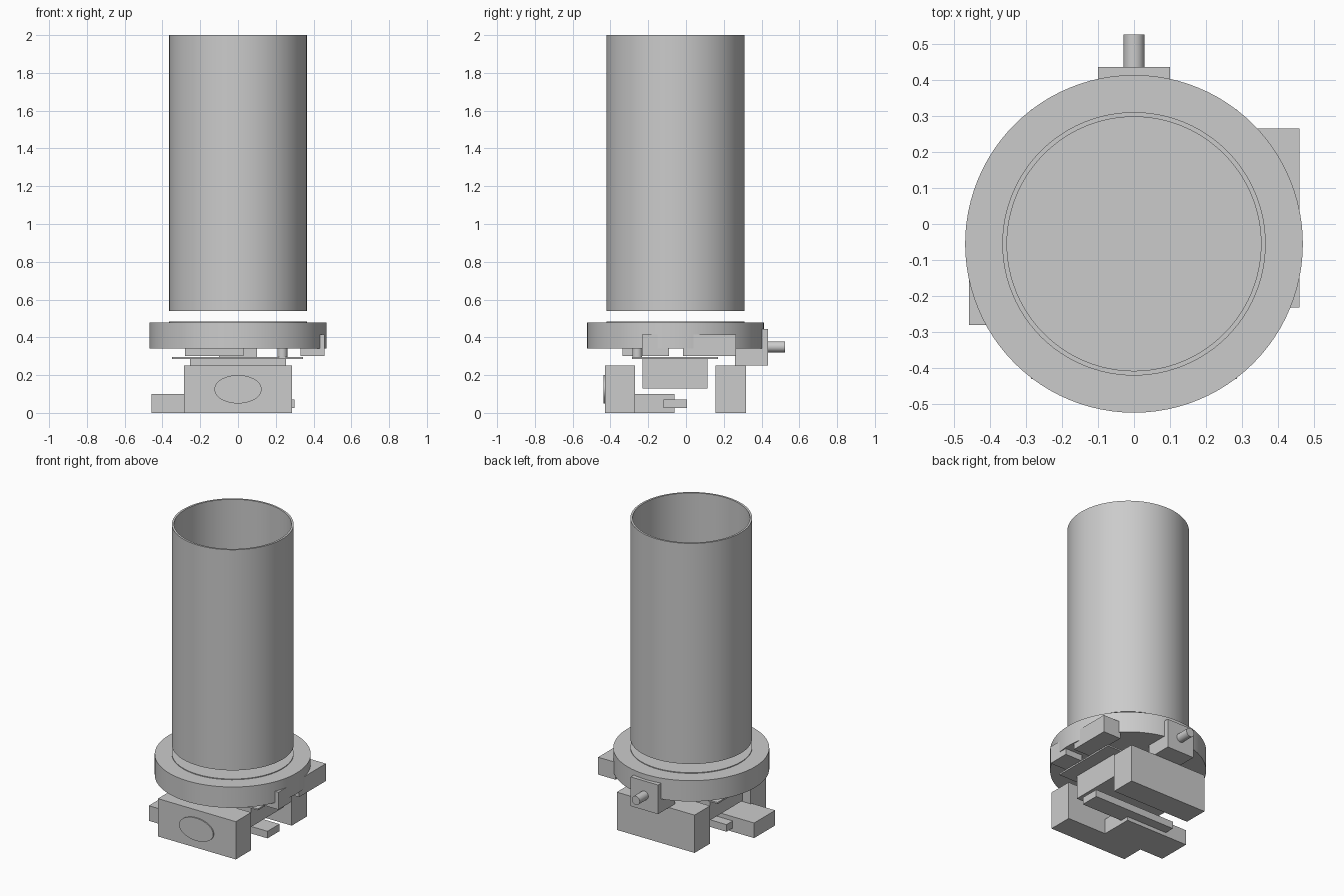
import bpy, bmesh, math
from mathutils import Matrix

cube = bpy.data.objects.get("Cube")
if cube:
    bpy.data.objects.remove(cube, do_unlink=True)

grey = bpy.data.materials.new("plain_grey")
grey.use_nodes = True
colour = (0.6, 0.6, 0.6, 1)
grey.diffuse_color = colour
grey.node_tree.nodes["Principled BSDF"].inputs["Base Color"].default_value = colour

AXIS_Y = -0.055  # centre line of tube and turntable


def finish(name, bm, smooth=False):
    bmesh.ops.recalc_face_normals(bm, faces=bm.faces)
    mesh = bpy.data.meshes.new(name)
    bm.to_mesh(mesh)
    bm.free()
    mesh.materials.append(grey)
    obj = bpy.data.objects.new(name, mesh)
    bpy.context.collection.objects.link(obj)
    if smooth:
        bpy.ops.object.select_all(action="DESELECT")
        obj.select_set(True)
        bpy.context.view_layer.objects.active = obj
        bpy.ops.object.shade_smooth_by_angle(angle=math.radians(30))
    return obj


def box(name, x, y, z):
    """Box from (low, high) ranges on each axis."""
    bm = bmesh.new()
    bmesh.ops.create_cube(bm, size=1)
    for v in bm.verts:
        v.co = [(lo + hi) / 2 + c * (hi - lo) for c, (lo, hi) in zip(v.co, (x, y, z))]
    return finish(name, bm)


def extrude_profile(name, points, x0, x1):
    """Profile in the y-z plane, extruded along x."""
    bm = bmesh.new()
    face = bm.faces.new([bm.verts.new((x0, y, z)) for y, z in points])
    new = bmesh.ops.extrude_face_region(bm, geom=[face])["geom"]
    bmesh.ops.translate(bm, vec=(x1 - x0, 0, 0),
                        verts=[v for v in new if isinstance(v, bmesh.types.BMVert)])
    return finish(name, bm)


def cylinder(name, centre, radius, depth, along_y=False, squash=1, segments=96):
    bm = bmesh.new()
    bmesh.ops.create_cone(bm, cap_ends=True, segments=segments, radius1=radius,
                          radius2=radius, depth=depth)
    bmesh.ops.scale(bm, vec=(1, squash, 1), verts=bm.verts)
    if along_y:
        bmesh.ops.rotate(bm, matrix=Matrix.Rotation(math.pi / 2, 3, "X"), verts=bm.verts)
    bmesh.ops.translate(bm, vec=centre, verts=bm.verts)
    return finish(name, bm, True)


def tube(name, inner, outer, z0, z1, segments=96):
    bm = bmesh.new()
    profile = [(inner, z0), (outer, z0), (outer, z1), (inner, z1)]
    verts = [bm.verts.new((r, 0, z)) for r, z in profile]
    edges = [bm.edges.new((verts[i], verts[(i + 1) % 4])) for i in range(4)]
    bmesh.ops.spin(bm, geom=verts + edges, cent=(0, 0, 0), axis=(0, 0, 1),
                   angle=math.tau, steps=segments)
    bmesh.ops.remove_doubles(bm, verts=bm.verts, dist=0.0001)
    bmesh.ops.translate(bm, vec=(0, AXIS_Y, 0), verts=bm.verts)
    return finish(name, bm, True)


# Tall open tube floating above the turntable
tube("main_tube", 0.352, 0.365, 0.54, 2.0)

# Turntable disc with a shallow seat
cylinder("turntable", (0, AXIS_Y, 0.409), 0.468, 0.138)
cylinder("tube_seat", (0, AXIS_Y, 0.48), 0.365, 0.006)

# Front and back blocks, with an oval lens on the front
box("front_block", (-0.285, 0.285), (-0.43, -0.27), (0, 0.25))
box("back_block", (-0.285, 0.285), (0.155, 0.317), (0, 0.25))
cylinder("front_lens", (0, -0.432, 0.125), 0.125, 0.012, True, 0.6)

# Base foot and cross bar
box("side_foot", (-0.457, 0.0), (-0.28, -0.06), (0, 0.1))
box("cross_bar", (-0.3, 0.3), (-0.12, 0.005), (0.025, 0.072))

# Central housing and the thin board on it
box("central_housing", (-0.255, 0.255), (-0.23, 0.115), (0.13, 0.285))
box("thin_board", (-0.35, 0.345), (-0.285, 0.17), (0.285, 0.295))

# Small parts between board and turntable
box("front_spacer", (-0.28, 0.03), (-0.335, -0.235), (0.3, 0.342))
cylinder("spacer_pin", (0.235, -0.258, 0.318), 0.026, 0.05, segments=32)

# Notched side bracket
extrude_profile("side_bracket",
                [(-0.232, 0.3), (-0.09, 0.3), (-0.09, 0.34), (-0.015, 0.34),
                 (-0.015, 0.3), (0.265, 0.3), (0.265, 0.415), (-0.232, 0.415)], 0.33, 0.458)

# Rear motor box with its shaft
box("rear_motor", (-0.1, 0.1), (0.26, 0.435), (0.252, 0.445))
cylinder("motor_shaft", (0, 0.475, 0.35), 0.029, 0.1, True, segments=32)
